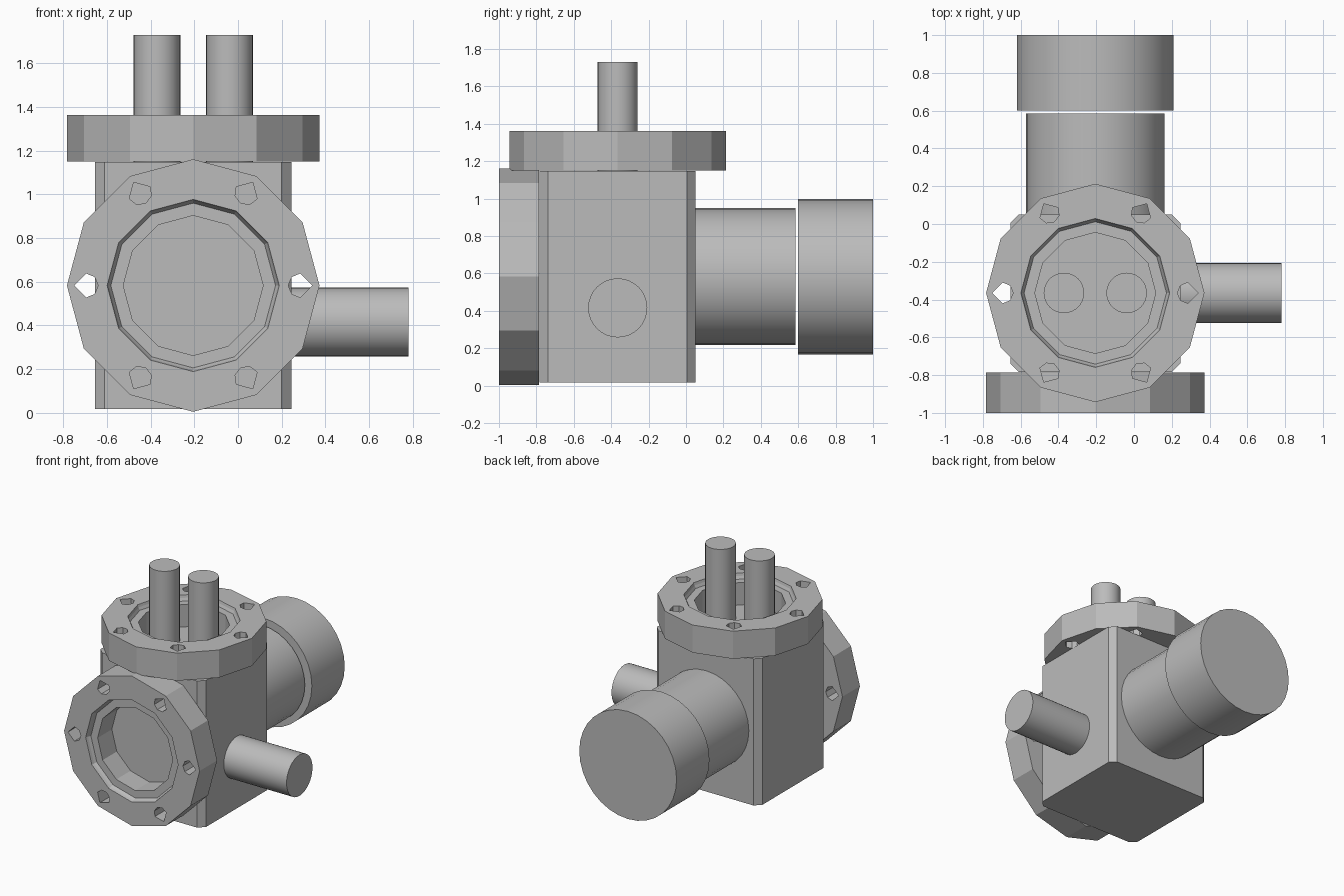
import bpy, bmesh, math
from mathutils import Matrix, Vector

cube = bpy.data.objects.get("Cube")
if cube:
    bpy.data.objects.remove(cube, do_unlink=True)

grey = bpy.data.materials.new("machined grey")
grey.use_nodes = True
grey.diffuse_color = (0.5, 0.5, 0.5, 1)
grey.node_tree.nodes["Principled BSDF"].inputs["Base Color"].default_value = (0.5, 0.5, 0.5, 1)

CX, CY, CZ = -0.205, -0.365, 0.583      # shared axes of the chamber
FACING = {"x": Matrix.Rotation(math.pi / 2, 4, "Y"),
          "y": Matrix.Rotation(-math.pi / 2, 4, "X"),
          "-y": Matrix.Rotation(math.pi / 2, 4, "X"),
          "z": Matrix.Identity(4)}


def make(name, bm):
    bmesh.ops.recalc_face_normals(bm, faces=bm.faces)
    mesh = bpy.data.meshes.new(name)
    bm.to_mesh(mesh)
    bm.free()
    mesh.materials.append(grey)
    obj = bpy.data.objects.new(name, mesh)
    bpy.context.collection.objects.link(obj)
    return obj


def pipe(name, start, axis, radius, length, sides=32):
    """Solid round bar running from start along an axis."""
    bm = bmesh.new()
    bmesh.ops.create_cone(bm, cap_ends=True, segments=sides, radius1=radius,
                          radius2=radius, depth=length)
    bm.transform(Matrix.Translation(start) @ FACING[axis] @ Matrix.Translation((0, 0, length / 2)))
    obj = make(name, bm)
    bpy.ops.object.select_all(action="DESELECT")
    obj.select_set(True)
    bpy.context.view_layer.objects.active = obj
    bpy.ops.object.shade_smooth_by_angle(angle=math.radians(35))


def polar(radius, angle, z):
    return Vector((radius * math.cos(angle), radius * math.sin(angle), z))


def flange(name, start, axis, sides=12, height=0.213):
    """Twelve-sided ring with a stepped seat and six bolt holes."""
    seat = height - 0.04
    profile = [(0.32, 0), (0.578, 0), (0.578, height), (0.394, height),
               (0.388, seat + 0.02), (0.377, seat), (0.32, seat)]
    bm = bmesh.new()
    rings = [[bm.verts.new(polar(r, math.tau * i / sides, z)) for r, z in profile]
             for i in range(sides)]
    for i, ring in enumerate(rings):
        after = rings[(i + 1) % sides]
        for j in range(len(profile)):
            k = (j + 1) % len(profile)
            bm.faces.new((ring[j], after[j], after[k], ring[k]))
    obj = make(name, bm)

    # Bolt holes: pointed outwards, rounded inwards
    bm = bmesh.new()
    for i in range(6):
        turn = i * math.pi / 3
        low = [bm.verts.new(polar(0.49, turn, -0.1) + polar(0.055, turn + math.radians(a), 0))
               for a in (0, 90, 135, 180, 225, 270)]
        face = bm.faces.new(low)
        top = bmesh.ops.extrude_face_region(bm, geom=[face])["geom"]
        bmesh.ops.translate(bm, vec=(0, 0, 0.5),
                            verts=[v for v in top if isinstance(v, bmesh.types.BMVert)])
    cutter = make("bolt_hole_cutter", bm)
    cutter.hide_render = True
    mod = obj.modifiers.new("bolt holes", "BOOLEAN")
    mod.operation = "DIFFERENCE"
    mod.solver = "EXACT"
    mod.object = cutter
    graph = bpy.context.evaluated_depsgraph_get()
    cut = bpy.data.meshes.new_from_object(obj.evaluated_get(graph))
    obj.modifiers.clear()
    obj.data = cut
    bpy.data.objects.remove(cutter, do_unlink=True)
    obj.data.transform(Matrix.Translation(start) @ FACING[axis])


# Chamber block with chamfered upright edges
bm = bmesh.new()
bmesh.ops.create_cube(bm, size=1)
bm.transform(Matrix.Translation((CX, CY - 0.002, 0.583)) @ Matrix.Diagonal((0.9, 0.834, 1.13, 1)))
upright = [e for e in bm.edges if abs(e.verts[0].co.z - e.verts[1].co.z) > 0.5]
bmesh.ops.bevel(bm, geom=upright, offset=0.045, segments=1, affect="EDGES")
make("chamber_block", bm)

# Flanged ports
flange("top_flange", (CX, CY, 1.15), "z")
flange("front_flange", (CX, -0.787, CZ), "-y")

# Twin feed pipes standing in the top port
for name, side in (("right_feed_pipe", -1), ("left_feed_pipe", 1)):
    pipe(name, (CX + side * 0.166, CY, 1.14), "z", 0.107, 0.59)

# Side pipe, rear neck and detached rear drum
pipe("side_pipe", (0.24, CY, 0.416), "x", 0.158, 0.54)
pipe("rear_neck", (CX, 0.05, CZ), "y", 0.366, 0.535)
pipe("rear_drum", (CX, 0.6, CZ), "y", 0.415, 0.4)
